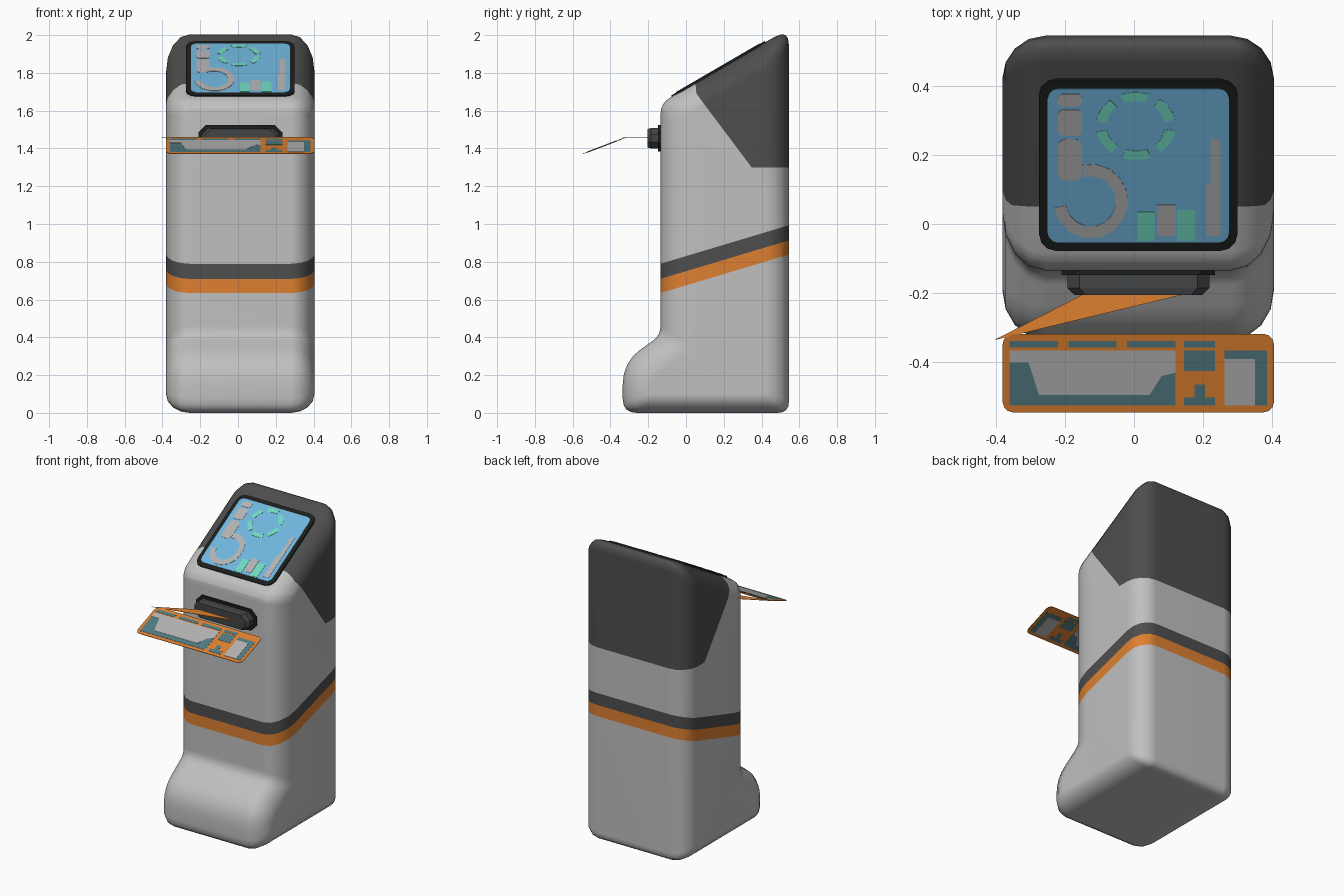
import bpy, bmesh, math
from mathutils import Vector

if "Cube" in bpy.data.objects:
    bpy.data.objects.remove(bpy.data.objects["Cube"])

CX = 0.012  # cabinet centre line


def srgb(r, g, b):
    f = lambda c: c / 12.92 if c <= 0.04045 else ((c + 0.055) / 1.055) ** 2.4
    return (f(r / 255), f(g / 255), f(b / 255), 1)


def mat(name, *rgb):
    m = bpy.data.materials.new(name)
    m.diffuse_color = srgb(*rgb)
    m.use_nodes = True
    m.node_tree.nodes["Principled BSDF"].inputs["Base Color"].default_value = m.diffuse_color
    return m


LIGHT = mat("light_grey", 192, 192, 192)
DARK = mat("dark_grey", 78, 78, 78)
ORANGE = mat("orange", 222, 128, 48)
BLACK = mat("bezel_black", 28, 30, 30)
BLUE = mat("screen_blue", 112, 182, 222)
PALE = mat("display_grey", 180, 178, 178)
GREEN = mat("display_green", 112, 218, 192)
TEAL = mat("key_teal", 80, 122, 128)
SLOT = mat("slot_grey", 66, 68, 70)


def finish(bm, name, mats):
    bmesh.ops.recalc_face_normals(bm, faces=bm.faces)
    me = bpy.data.meshes.new(name)
    bm.to_mesh(me)
    bm.free()
    ob = bpy.data.objects.new(name, me)
    bpy.context.collection.objects.link(ob)
    for m in mats:
        me.materials.append(m)
    return ob


def prisms(name, polys, m, place, lo, hi, taper=1.0, centre=(0, 0)):
    """Solid plates from 2D outlines, placed in space by place(u, v, offset)."""
    bm = bmesh.new()
    c = Vector(centre)
    for poly in polys:
        a = [bm.verts.new(place(u, v, lo)) for u, v in poly]
        top = [c + (Vector(p) - c) * taper for p in poly]
        b = [bm.verts.new(place(u, v, hi)) for u, v in top]
        bm.faces.new(a[::-1])
        bm.faces.new(b)
        for i in range(len(a)):
            j = (i + 1) % len(a)
            bm.faces.new((a[i], a[j], b[j], b[i]))
    return finish(bm, name, [m])


def rect(x0, x1, y0, y1, r=0.0, seg=3):
    if r == 0:
        return [(x0, y0), (x1, y0), (x1, y1), (x0, y1)]
    pts = []
    for k, (x, y) in enumerate([(x1 - r, y1 - r), (x0 + r, y1 - r), (x0 + r, y0 + r), (x1 - r, y0 + r)]):
        for s in range(seg + 1):
            a = math.pi / 2 * (k + s / seg)
            pts.append((x + r * math.cos(a), y + r * math.sin(a)))
    return pts


def arc(cx, cy, r0, r1, a0, a1, n=12, sy=1.0):
    ang = [math.radians(a0 + (a1 - a0) * i / n) for i in range(n + 1)]
    return ([(cx + r1 * math.cos(a), cy + sy * r1 * math.sin(a)) for a in ang] +
            [(cx + r0 * math.cos(a), cy + sy * r0 * math.sin(a)) for a in reversed(ang)])


# --- Cabinet: side profile (y, z), lofted across x with rounded sides
PROFILE = [(-.335, 0), (.545, 0), (.545, 2.035), (-.135, 1.64), (-.135, .41), (-.335, .27)]
ROUND = [.075, .06, .09, .06, .05, .12]       # corner rounding
WEIGHT = [.8, 1, 1, 1.35, 1.25, 1.15]         # side rounding of the edge after each corner


def ring(o):
    P = [Vector(p) for p in PROFILE]
    n = len(P)
    lines = []
    for i in range(n):
        d = (P[(i + 1) % n] - P[i]).normalized()
        lines.append((P[i] + Vector((-d.y, d.x)) * o * WEIGHT[i], d))
    Q = []
    for i in range(n):
        (p, d), (q, e) = lines[i - 1], lines[i]
        w = q - p
        t = (w.x * e.y - w.y * e.x) / (d.x * e.y - d.y * e.x)
        Q.append(p + d * t)
    pts = []
    for i in range(n):
        r = ROUND[i] * (1 - 4.5 * o)
        a = Q[i] - lines[i - 1][1] * r
        b = Q[i] + lines[i][1] * r
        for s in range(5):
            t = s / 4
            pts.append(a * (1 - t) ** 2 + Q[i] * 2 * t * (1 - t) + b * t * t)
    return pts


bm = bmesh.new()
HW, R = 0.393, 0.125
steps = [(HW - R + R * math.sin(math.radians(a)), R * (1 - math.cos(math.radians(a))))
         for a in (0, 22.5, 45, 67.5, 90)]
sections = [(-x, o) for x, o in reversed(steps)] + steps
rings = [[bm.verts.new((CX + x, p.x, p.y)) for p in ring(o)] for x, o in sections]
for A, B in zip(rings, rings[1:]):
    for i in range(len(A)):
        j = (i + 1) % len(A)
        bm.faces.new((A[i], A[j], B[j], B[i]))
bm.faces.new(rings[0])
bm.faces.new(rings[-1][::-1])

# Colour borders: slanted stripes and the dark hood (point, normal in y-z)
stripes = [((0, z), (-.3, 1)) for z in (.675, .75, .83)]
hood = [((0, 1.3), (0, 1)), ((.055, 1.69), (1, .09)),
        ((.087, 1.34), (1, .8)), ((.055, 1.69), (1, .75))]
for (y, z), (ny, nz) in stripes + hood:
    bmesh.ops.bisect_plane(bm, geom=bm.verts[:] + bm.edges[:] + bm.faces[:], dist=1e-5,
                           plane_co=(0, y, z), plane_no=Vector((0, ny, nz)).normalized())


def above(c, plane):
    (y, z), (ny, nz) = plane
    return (c.y - y) * ny + (c.z - z) * nz > 0


for f in bm.faces:
    c = f.calc_center_median()
    level = sum(above(c, s) for s in stripes)
    f.material_index = (0, 2, 1, 0)[level]
    if all(above(c, h) for h in hood):
        f.material_index = 1
cabinet = finish(bm, "cabinet", [LIGHT, DARK, ORANGE])
bpy.context.view_layer.objects.active = cabinet
cabinet.select_set(True)
bpy.ops.object.shade_smooth_by_angle(angle=math.radians(50))
cabinet.modifiers.new("even_normals", 'WEIGHTED_NORMAL').keep_sharp = True


# --- Sloping display
def on_slope(x, y, o):
    return (x, y - .5 * o, 1.719 + .581 * y + .86 * o)


prisms("display_bezel", [rect(-.275, .30, -.075, .42, .05)], BLACK, on_slope, -.02, .006)
prisms("display_screen", [rect(-.25, .275, -.05, .395, .03)], BLUE, on_slope, 0, .008)
prisms("display_grey_marks", [
    rect(-.22, -.15, .345, .38, .012), rect(-.22, -.15, .26, .335, .015),
    rect(-.22, -.15, .13, .25, .02), arc(-.125, .07, .073, .108, -170, 105),
    rect(.21, .25, -.03, .12), rect(.222, .25, .12, .25), rect(.067, .12, -.03, .06)],
    PALE, on_slope, .004, .0095)
prisms("display_green_marks",
       [arc(.005, .288, .085, .115, a, a + 42, 5, .85) for a in range(10, 370, 60)] +
       [rect(.01, .06, -.045, .04), rect(.125, .177, -.045, .045)],
       GREEN, on_slope, .004, .0095)


# --- Keyboard slot on the front
def on_front(x, z, o):
    return (x, -.135 - o, z)


prisms("slot_surround", [rect(-.21, .235, 1.385, 1.525, .04, 1)], BLACK, on_front, -.02, .012)
prisms("slot_housing", [rect(-.193, .218, 1.40, 1.508, .035, 1)], SLOT, on_front, -.02, .05)
prisms("slot_lip", [rect(-.193, .218, 1.40, 1.508, .035, 1)], SLOT, on_front, .05, .07,
       .9, (CX, 1.454))


# --- Tilted keyboard tray and its connecting sheet
def on_tray(x, y, o):
    return (x, y, 1.372 + .38 * (y + .545) + o)


prisms("keyboard_tray", [rect(-.38, .405, -.545, -.318, .03)], ORANGE, on_tray, -.0015, .0015)
prisms("key_blocks", [rect(a, b, -.358, -.338) for a, b in
                      ((-.36, -.22), (-.19, -.05), (-.02, .12), (.145, .235))] +
       [rect(-.36, .12, -.525, -.366), rect(.145, .235, -.425, -.366),
        rect(.145, .235, -.525, -.502), rect(.175, .205, -.502, -.465),
        rect(.262, .385, -.525, -.366)], TEAL, on_tray, -.0025, .0025)
prisms("key_tops", [[(-.36, -.366), (.12, -.366), (.12, -.43), (.08, -.44), (.045, -.495),
                     (-.275, -.495), (-.305, -.4), (-.36, -.4)],
                    rect(.262, .35, -.525, -.39)], PALE, on_tray, -.0035, .0035)
prisms("tray_sheet", [[(-.405, -.336), (.16, -.2), (-.14, -.2)]], ORANGE,
       lambda x, y, o: (x, y, 1.457 + o), -.001, .001)
